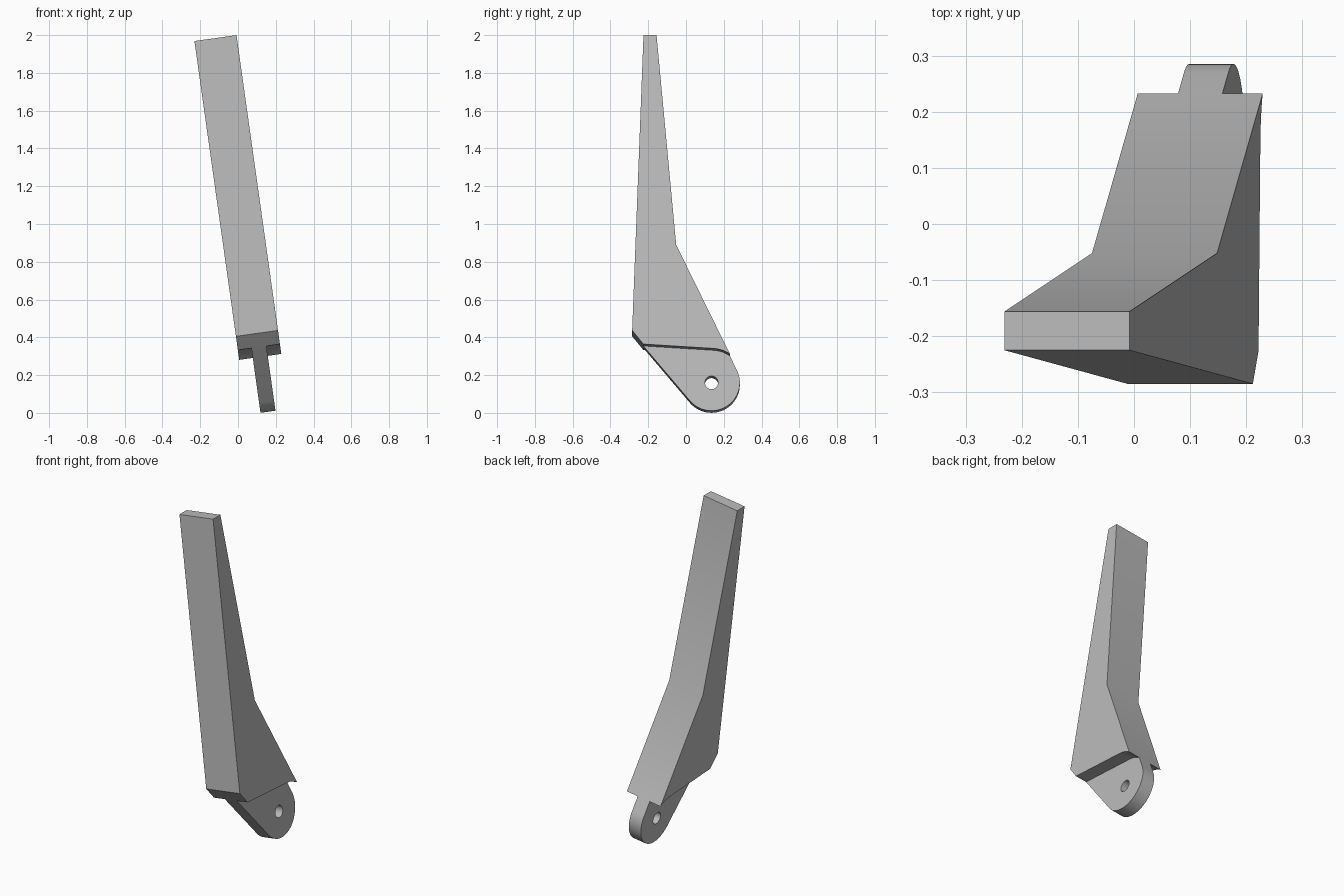
import bpy, bmesh
from math import sin, cos, atan2, acos, hypot, radians, pi
from mathutils import Matrix

if "Cube" in bpy.data.objects:
    bpy.data.objects.remove(bpy.data.objects["Cube"], do_unlink=True)

TILT = radians(8)
MIDDLE = 0.158                      # offset of the centre plane along the tilted width
BLADE_HALF, TONGUE_HALF = 0.1125, 0.04
PIVOT = (0.135, 0.134)
TONGUE_R, NOTCH_R, HOLE_R = 0.15, 0.173, 0.035

grey = bpy.data.materials.new("light_grey")
grey.use_nodes = True
colour = (0.5, 0.5, 0.5, 1)
grey.diffuse_color = colour
grey.node_tree.nodes["Principled BSDF"].inputs["Base Color"].default_value = colour


def arc(radius, start, end, steps):
    """Points of an arc about the pivot."""
    angles = [start + (end - start) * i / steps for i in range(steps + 1)]
    return [(PIVOT[0] + radius * cos(a), PIVOT[1] + radius * sin(a)) for a in angles]


def tangent_angle(point, radius, side):
    """Angle on the pivot circle where a line from the point touches it."""
    dx, dy = point[0] - PIVOT[0], point[1] - PIVOT[1]
    return atan2(dy, dx) + side * acos(radius / hypot(dx, dy))


def slab(name, outlines, half_width):
    """Extrude closed side outlines (inner ones become holes) across the tilted width."""
    curve = bpy.data.curves.new(name, "CURVE")
    curve.dimensions = "2D"
    curve.fill_mode = "BOTH"
    curve.extrude = half_width
    for points in outlines:
        spline = curve.splines.new("POLY")
        spline.points.add(len(points) - 1)
        for p, (a, b) in zip(spline.points, points):
            p.co = (a, b, 0, 1)
        spline.use_cyclic_u = True
    temp = bpy.data.objects.new(name + "_outline", curve)
    bpy.context.collection.objects.link(temp)
    graph = bpy.context.evaluated_depsgraph_get()
    mesh = bpy.data.meshes.new_from_object(temp.evaluated_get(graph))
    bpy.data.objects.remove(temp, do_unlink=True)
    bm = bmesh.new()
    bm.from_mesh(mesh)
    bmesh.ops.remove_doubles(bm, verts=bm.verts, dist=0.0001)
    bmesh.ops.recalc_face_normals(bm, faces=bm.faces)
    bm.to_mesh(mesh)
    bm.free()
    mesh.name = name
    mesh.materials.clear()
    mesh.materials.append(grey)
    obj = bpy.data.objects.new(name, mesh)
    bpy.context.collection.objects.link(obj)
    # Outline runs along depth and the leaning height; width leans with it
    c, s = cos(TILT), sin(TILT)
    obj.matrix_world = Matrix(((0, -s, c, MIDDLE * c),
                               (1, 0, 0, 0),
                               (0, c, s, MIDDLE * s),
                               (0, 0, 0, 1)))
    bpy.ops.object.select_all(action="DESELECT")
    obj.select_set(True)
    bpy.context.view_layer.objects.active = obj
    bpy.ops.object.shade_smooth_by_angle(angle=radians(30))
    return obj


# Shared corners of the side outline
chin = (-0.285, 0.403)
knee = (-0.052, 0.861)
notch_front = (-0.226, 0.330)

# Shoulder line: straight from the chin, then curved around the pivot to the back
back_touch = tangent_angle(knee, TONGUE_R, -1)
back_corner = back_touch + acos(TONGUE_R / NOTCH_R)
shoulder = [notch_front] + arc(NOTCH_R, tangent_angle(notch_front, NOTCH_R, -1),
                               back_corner, 10)

# Tapered blade, bent at the knee, with its underside on the shoulder line
blade = shoulder + [knee, (-0.156, 1.9815), (-0.225, 1.9815), chin]
slab("blade", [blade], BLADE_HALF)

# Rounded tongue hanging below the blade, with a pin hole
chin_touch = tangent_angle(chin, TONGUE_R, 1)
round_end = arc(TONGUE_R, back_touch, chin_touch - 2 * pi if chin_touch > 0 else chin_touch, 40)
hole = arc(HOLE_R, 0, 2 * pi, 32)[:-1]
slab("pivot_tongue", [shoulder + round_end, hole], TONGUE_HALF)
